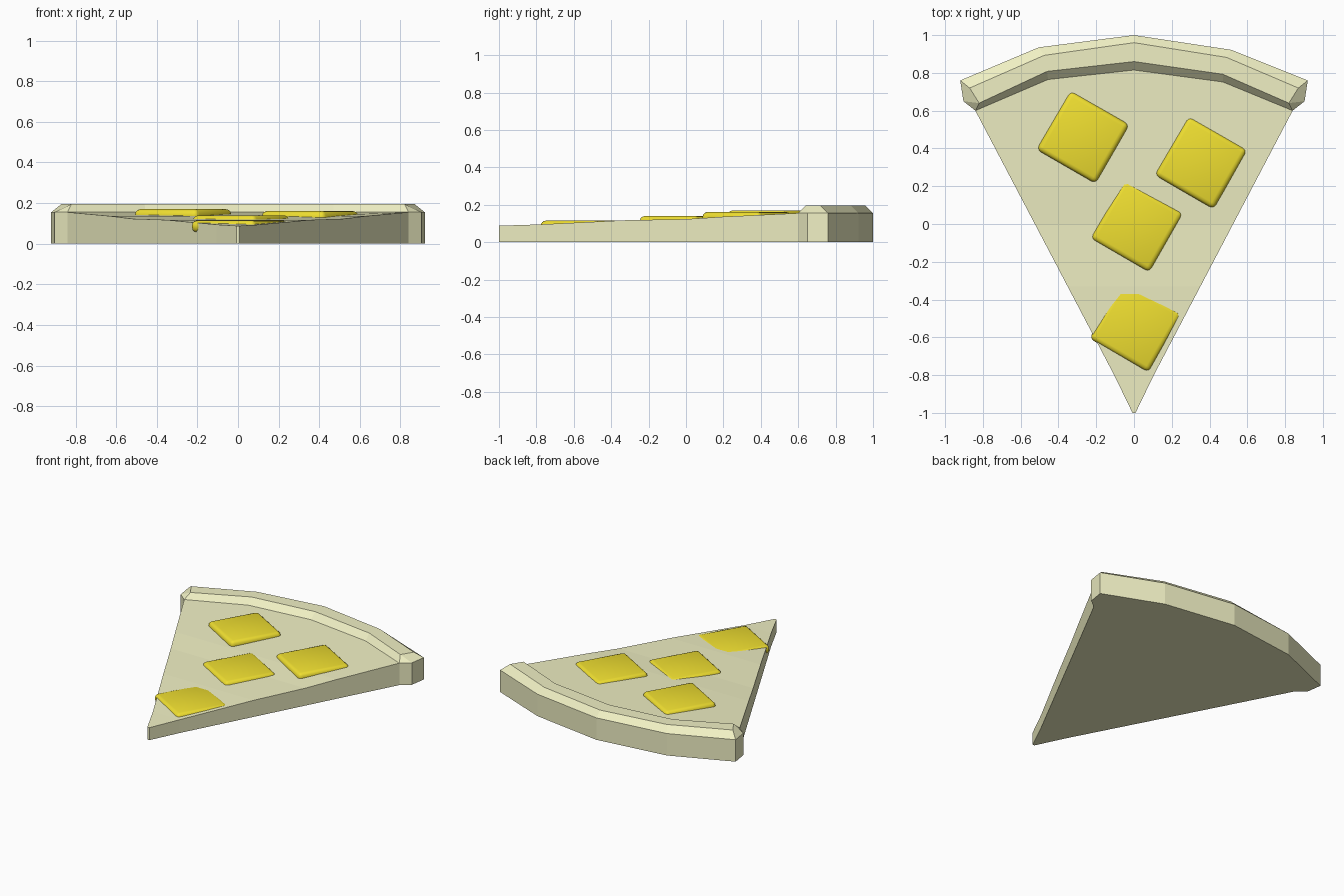
import bpy, bmesh
from math import radians
from mathutils import Matrix

if "Cube" in bpy.data.objects:
    bpy.data.objects.remove(bpy.data.objects["Cube"])


def material(name, rgb):
    m = bpy.data.materials.new(name)
    m.diffuse_color = (*rgb, 1)
    m.use_nodes = True
    m.node_tree.nodes["Principled BSDF"].inputs["Base Color"].default_value = m.diffuse_color
    return m


def finish(bm, name, mat):
    bmesh.ops.remove_doubles(bm, verts=bm.verts, dist=1e-4)
    bmesh.ops.recalc_face_normals(bm, faces=bm.faces)
    me = bpy.data.meshes.new(name)
    bm.to_mesh(me)
    bm.free()
    me.materials.append(mat)
    ob = bpy.data.objects.new(name, me)
    bpy.context.collection.objects.link(ob)
    return ob


def add_face(bm, pts):
    bm.faces.new([bm.verts.new(p) for p in pts])


dough = material("dough", (0.87, 0.87, 0.55))
cheese = material("topping", (0.87, 0.74, 0.03))

# Crust stations, left to right: outer edge, top outer, top inner, inner foot
outer = [(-.92, .76), (-.505, .935), (0, 1), (.515, .922), (.92, .76)]
top_out = [(-.87, .72), (-.475, .893), (0, .96), (.49, .882), (.87, .72)]
top_in = [(-.82, .64), (-.46, .808), (0, .86), (.47, .793), (.82, .64)]
foot = [(-.84, .60), (-.455, .765), (0, .815), (.47, .752), (.84, .60)]
RIM, TOP = .155, .195
profiles = [[(*foot[i], 0), (*outer[i], 0), (*outer[i], RIM), (*top_out[i], TOP),
             (*top_in[i], TOP), (*foot[i], RIM)] for i in range(5)]

bm = bmesh.new()
for a, b in zip(profiles, profiles[1:]):
    for k in range(5):
        add_face(bm, [a[k], a[k + 1], b[k + 1], b[k]])

# Crust ends with a chamfered corner
for p, s in ((profiles[0], -1), (profiles[-1], 1)):
    low, high = (s * .903, .65, 0), (s * .903, .65, RIM)
    add_face(bm, [p[1], p[2], high, low])
    add_face(bm, [low, high, p[5], p[0]])
    add_face(bm, [p[2], p[3], p[4], high])
    add_face(bm, [high, p[4], p[5]])
    add_face(bm, [p[0], low, p[1]])
finish(bm, "crust", dough)

# Slice: gently rising rows that end at the crust foot
rows = []
for y, z in ((-1, .088), (-.8, .094), (-.55, .106), (-.33, .117), (0, .123), (.2, .136)):
    half = max(.008, (y + 1) * .525)
    rows.append([(half * t, y, z) for t in (-1, -.55, 0, .55, 1)])
rows.append([(x, y, RIM) for x, y in foot])

bm = bmesh.new()
for a, b in zip(rows, rows[1:]):
    for i in range(4):
        quad = [a[i], a[i + 1], b[i + 1], b[i]]
        add_face(bm, quad)
        add_face(bm, [(x, y, 0) for x, y, z in quad])
    for i in (0, 4):
        add_face(bm, [a[i], b[i], (*b[i][:2], 0), (*a[i][:2], 0)])
for p, q in zip(rows[0], rows[0][1:]):
    add_face(bm, [p, q, (*q[:2], 0), (*p[:2], 0)])
finish(bm, "slice", dough)

# Rounded square toppings, half sunk into the slice
for n, (x, y, top) in enumerate(((-.27, .46, .17), (.355, .325, .161),
                                 (.015, -.01, .140), (.01, -.54, .115))):
    bm = bmesh.new()
    bmesh.ops.create_cube(bm, size=1, matrix=Matrix.Diagonal((.36, .36, .06, 1)))
    bmesh.ops.bevel(bm, geom=bm.edges[:], offset=.026, segments=3, profile=.5,
                    affect='EDGES')
    ob = finish(bm, f"topping_{n + 1}", cheese)
    ob.location = (x, y, top - .03)
    ob.rotation_euler = (0, 0, radians(-30))
    bpy.context.view_layer.objects.active = ob
    ob.select_set(True)
    bpy.ops.object.shade_smooth_by_angle(angle=radians(40))
    ob.select_set(False)
